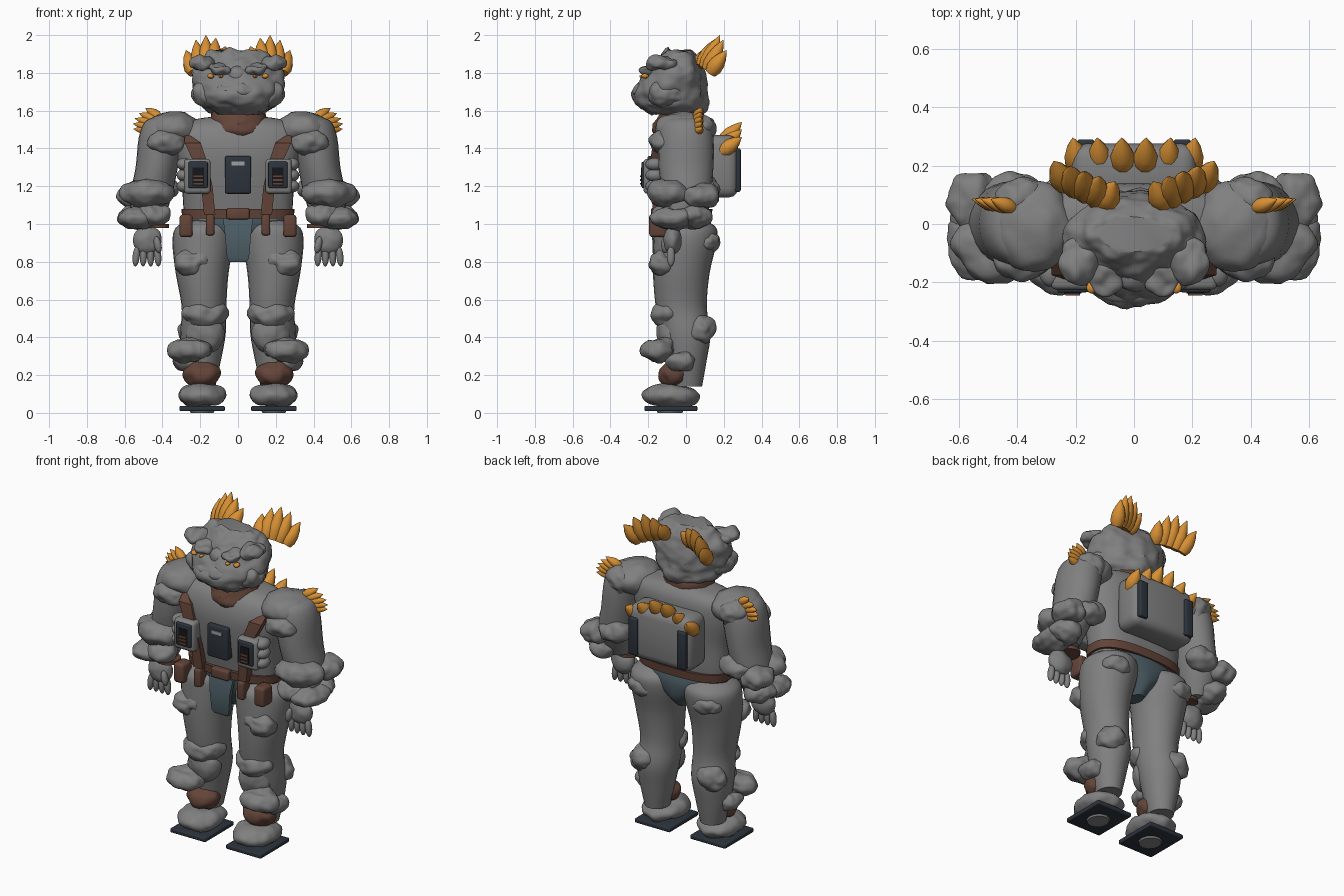
import bpy, bmesh, math
from mathutils import Vector, Matrix, noise

default = bpy.data.objects.get("Cube")
if default:
    bpy.data.objects.remove(default, do_unlink=True)

made = []


def material(name, r, g, b):
    mat = bpy.data.materials.new(name)
    mat.use_nodes = True
    mat.diffuse_color = (r, g, b, 1)
    mat.node_tree.nodes["Principled BSDF"].inputs["Base Color"].default_value = (r, g, b, 1)
    return mat


STONE = material("stone grey", .215, .215, .215)
LEATHER = material("leather brown", .125, .058, .04)
HORN = material("horn orange", .68, .28, .035)
NAVY = material("dark navy", .026, .034, .046)
CLOTH = material("slate cloth", .075, .115, .135)
BLACK = material("vent black", .008, .008, .01)
SILVER = material("pale metal", .35, .35, .36)


def finish(name, bm, mat, pair=False):
    """Turn a bmesh into an object, or into a mirrored left and right pair."""
    bmesh.ops.recalc_face_normals(bm, faces=bm.faces)
    sides = (("left_", 1), ("right_", -1)) if pair else (("", 1),)
    for prefix, sign in sides:
        mesh = bpy.data.meshes.new(prefix + name)
        if sign < 0:
            bm.transform(Matrix.Diagonal((-1, 1, 1, 1)))
            bmesh.ops.reverse_faces(bm, faces=bm.faces)
        bm.to_mesh(mesh)
        mesh.materials.append(mat)
        obj = bpy.data.objects.new(prefix + name, mesh)
        bpy.context.collection.objects.link(obj)
        made.append(obj)
    bm.free()


def roughen(bm, amount, freq):
    """Push vertices along their normals by layered noise."""
    bm.normal_update()
    moves = []
    for v in bm.verts:
        n = noise.noise(v.co * freq) + noise.noise(v.co * freq * 2.3) * .5
        moves.append(v.normal * n * amount)
    for v, move in zip(bm.verts, moves):
        v.co += move


def spline(rows, t):
    """Smooth interpolation through rows of numbers."""
    i = min(int(t), len(rows) - 2)
    u = t - i
    a, b, c, d = (rows[min(max(i + k, 0), len(rows) - 1)] for k in (-1, 0, 1, 2))
    out = []
    for p, q, r, s in zip(a, b, c, d):
        out.append(q + .5 * u * (r - p + u * (2 * p - 5 * q + 4 * r - s + u * (3 * (q - r) + s - p))))
    return out


def loft(name, rings, mat, pair=False, square=2, segments=24, steps=4, rough=0, freq=9):
    """Stack of superellipse rings given as (x, y, z, radius x, radius y)."""
    bm = bmesh.new()
    loops = []
    for k in range((len(rings) - 1) * steps + 1):
        x, y, z, rx, ry = spline(rings, k / steps)
        loop = []
        for j in range(segments):
            a = math.tau * j / segments
            c, s = math.cos(a), math.sin(a)
            px = math.copysign(abs(c) ** (2 / square), c) * rx
            py = math.copysign(abs(s) ** (2 / square), s) * ry
            loop.append(bm.verts.new((x + px, y + py, z)))
        loops.append(loop)
    for low, high in zip(loops, loops[1:]):
        for j in range(segments):
            n = (j + 1) % segments
            bm.faces.new((low[j], low[n], high[n], high[j]))
    bm.faces.new(loops[0])
    bm.faces.new(loops[-1])
    if rough:
        roughen(bm, rough, freq)
    finish(name, bm, mat, pair)


def lump(name, centre, radii, mat=STONE, pair=True, rough=.02, tilt=0):
    """Rough boulder-like ellipsoid."""
    bm = bmesh.new()
    bmesh.ops.create_icosphere(bm, subdivisions=4 if rough else 3, radius=1)
    place = Matrix.Translation(centre) @ Matrix.Rotation(tilt, 4, "Y")
    bm.transform(place @ Matrix.Diagonal((*radii, 1)))
    if rough:
        roughen(bm, rough, 11)
    finish(name, bm, mat, pair)


def box(name, low, high, mat, bevel=.01, pair=False):
    """Bevelled box between two corners."""
    low, high = Vector(low), Vector(high)
    bm = bmesh.new()
    bmesh.ops.create_cube(bm, size=1)
    bm.transform(Matrix.Translation((low + high) / 2) @ Matrix.Diagonal((*(high - low), 1)))
    if bevel:
        bmesh.ops.bevel(bm, geom=bm.edges[:], offset=bevel, segments=3, profile=.5, affect="EDGES")
    finish(name, bm, mat, pair)


def spike(name, base, tip, radius, pair=True):
    """Fat bullet-shaped horn from base to tip."""
    base, tip = Vector(base), Vector(tip)
    axis = tip - base
    turn = axis.to_track_quat("Z", "Y").to_matrix()
    bm = bmesh.new()
    loops = []
    for t, r in ((0, .75), (.2, 1), (.45, .95), (.7, .65), (.9, .25), (1, .02)):
        loop = []
        for j in range(10):
            a = math.tau * j / 10
            offset = turn @ Vector((math.cos(a), math.sin(a), 0)) * radius * r
            loop.append(bm.verts.new(base + axis * t + offset))
        loops.append(loop)
    for low, high in zip(loops, loops[1:]):
        for j in range(10):
            bm.faces.new((low[j], low[j - 1], high[j - 1], high[j]))
    bm.faces.new(loops[0])
    bm.faces.new(loops[-1])
    finish(name, bm, HORN, pair)


def ribbon(name, path, mat, pair=False, depth=.025):
    """Front-facing band through (x, y, z, half width) points."""
    bm = bmesh.new()
    rows = []
    for x, y, z, w in path:
        corners = ((x - w, y), (x + w, y), (x + w, y + depth), (x - w, y + depth))
        rows.append([bm.verts.new((a, b, z)) for a, b in corners])
    for p, q in zip(rows, rows[1:]):
        for j in range(4):
            bm.faces.new((p[j - 1], p[j], q[j], q[j - 1]))
    bm.faces.new(rows[0])
    bm.faces.new(rows[-1])
    finish(name, bm, mat, pair)


# Torso, neck and hips
loft("torso", [(0, -.01, 1.02, .28, .12), (0, -.01, 1.1, .29, .135), (0, -.02, 1.25, .3, .15),
               (0, -.02, 1.4, .33, .16), (0, -.01, 1.5, .32, .145), (0, 0, 1.55, .24, .11),
               (0, .01, 1.57, .12, .07)], STONE, square=2.7, segments=40)
loft("neck_scarf", [(0, -.035, 1.46, .1, .125), (0, -.035, 1.49, .14, .14), (0, -.03, 1.54, .15, .13),
                    (0, -.02, 1.6, .14, .115), (0, -.02, 1.63, .1, .1)], LEATHER, rough=.014, freq=20)
loft("hips", [(0, .01, .82, .04, .06), (0, .01, .88, .09, .11), (0, 0, .97, .25, .135),
              (0, -.01, 1.04, .285, .135)], CLOTH)
ribbon("loincloth", [(0, -.165, 1.03, .08), (0, -.18, .95, .07), (0, -.175, .82, .058),
                     (0, -.165, .8, .045)], CLOTH)

# Head with brows, muzzle and eyes
loft("head", [(0, -.05, 1.58, .12, .13), (0, -.07, 1.62, .19, .18), (0, -.085, 1.68, .22, .195),
              (0, -.07, 1.75, .24, .18), (0, -.05, 1.82, .235, .145), (0, -.04, 1.875, .19, .11),
              (0, -.035, 1.91, .16, .075), (0, -.035, 1.92, .12, .06)],
     STONE, segments=64, steps=6, rough=.016, freq=14)
lump("lower_jaw", (0, -.165, 1.645), (.16, .09, .045), pair=False, rough=.014)
lump("upper_lip", (0, -.195, 1.7), (.14, .09, .055), pair=False, rough=.014)
lump("snout", (0, -.16, 1.78), (.06, .07, .06), pair=False, rough=.01)
lump("cheek", (.18, -.1, 1.69), (.07, .1, .07))
lump("inner_brow", (.1, -.175, 1.82), (.06, .075, .032), rough=.022, tilt=-.2)
lump("outer_brow", (.185, -.13, 1.845), (.07, .085, .035), rough=.024, tilt=-.2)
lump("eye", (.145, -.218, 1.783), (.018, .02, .013), HORN, rough=0, tilt=-.2)
lump("inner_eye", (.09, -.227, 1.782), (.012, .02, .008), HORN, rough=0, tilt=.3)

# Crest of horns on each side of the skull
for k in range(5):
    t = k / 4
    arch = math.sin(math.pi * t)
    spike("crest_horn_%d" % k, (.1 + .135 * t, .065 + .065 * t, 1.84 - .04 * t + arch * .005),
          (.065 + .21 * t, .145 + .07 * t, 1.94 - .02 * t + arch * .07), .042)

# Arms and hands
loft("arm", [(.36, 0, 1.57, .06, .07), (.38, 0, 1.545, .11, .125), (.405, 0, 1.46, .12, .145),
             (.43, 0, 1.3, .112, .145), (.46, 0, 1.15, .11, .125), (.48, -.04, 1, .08, .09)], STONE, True)
lump("shoulder_cap", (.345, -.01, 1.5), (.145, .155, .095), rough=.012)
lump("shoulder_boulder", (.38, -.125, 1.435), (.105, .07, .065))
lump("shoulder_back_boulder", (.39, .09, 1.5), (.09, .07, .075))
lump("forearm_boulder", (.48, -.08, 1.165), (.14, .12, .08))
lump("forearm_back_boulder", (.42, .1, 1.19), (.095, .08, .065))
lump("forearm_outer_boulder", (.55, .08, 1.15), (.09, .1, .065))
lump("cuff_boulder", (.54, -.07, 1.03), (.1, .12, .06))
lump("cuff_inner_boulder", (.45, -.09, 1.05), (.09, .09, .06))
lump("cuff_back_boulder", (.54, .05, 1.04), (.085, .085, .06))
loft("wrist_band", [(.43, -.06, .98, .065, .07), (.43, -.06, 1, .065, .07)], LEATHER, True)
lump("palm", (.48, -.07, .915), (.078, .045, .075), rough=.008)
for k in range(4):
    lump("finger_%d" % k, (.425 + .038 * k, -.08, .83), (.019, .022, .055), rough=0, tilt=.08 - .06 * k)
lump("thumb", (.425, -.11, .89), (.02, .022, .045), rough=0, tilt=.2)
for k in range(5):
    spike("shoulder_spike_%d" % k, (.415 + .008 * k, .055, 1.565 - .018 * k),
          (.49 + .04 * k - .006 * k * k, .085, 1.615 - .028 * k), .026)

# Legs, ankle wraps and feet
loft("leg", [(.17, 0, 1.02, .09, .1), (.18, 0, .98, .15, .16), (.185, -.005, .9, .162, .167),
             (.19, -.025, .74, .14, .15), (.18, -.025, .56, .118, .135), (.185, 0, .42, .12, .13),
             (.19, .005, .28, .1, .105), (.19, .005, .14, .07, .08)], STONE, True)
lump("knee_cap", (.17, -.08, .525), (.12, .1, .075))
lump("shin_guard", (.175, -.08, .42), (.1, .075, .11), rough=.01)
lump("thigh_boulder", (.24, -.12, .8), (.1, .08, .07))
lump("hip_back_boulder", (.22, .115, .9), (.1, .06, .06))
lump("calf_back_boulder", (.23, .085, .44), (.09, .07, .07))
lump("shin_boulder", (.25, -.14, .335), (.11, .095, .065))
lump("outer_calf_boulder", (.28, -.03, .28), (.065, .08, .055))
lump("ankle_wrap", (.19, -.06, .205), (.1, .085, .07), LEATHER, rough=.014)
lump("foot", (.19, -.08, .09), (.13, .155, .064), rough=.012)
box("sole", (.07, -.22, .01), (.31, .06, .036), NAVY, .006, True)
loft("sole_pad", [(.19, -.085, 0, .06, .065), (.19, -.085, .02, .07, .075)], STONE, True, segments=12)

# Belt, straps and pouches
loft("belt", [(0, -.01, 1.03, .295, .145), (0, -.01, 1.08, .3, .15)], LEATHER, square=2.6, segments=40)
box("buckle", (-.06, -.185, 1.025), (.06, -.14, 1.085), LEATHER)
box("belt_pouch", (.24, -.195, .93), (.31, -.1, 1.05), LEATHER, .018, True)
box("small_belt_pouch", (.125, -.195, .94), (.17, -.12, 1.05), LEATHER, .012, True)
ribbon("chest_strap", [(.27, -.13, 1.47, .015), (.24, -.175, 1.43, .042), (.2, -.19, 1.33, .036),
                       (.165, -.185, 1.2, .03), (.15, -.175, 1.05, .03)], LEATHER, True, .06)

# Chest gear
box("chest_plate", (-.07, -.205, 1.16), (.07, -.15, 1.36), NAVY, .012)
box("plate_bar", (-.035, -.21, 1.31), (.035, -.2, 1.33), SILVER, 0)
box("radio_case", (.145, -.225, 1.16), (.285, -.13, 1.345), STONE, .02, True)
box("radio_face", (.16, -.235, 1.19), (.262, -.2, 1.33), NAVY, .008, True)
box("radio_window", (.18, -.238, 1.2), (.24, -.23, 1.3), BLACK, 0, True)
for k in range(3):
    z = 1.208 + .02 * k
    box("radio_slat_%d" % k, (.185, -.244, z), (.235, -.236, z + .01), LEATHER, 0, True)
for k in range(3):
    lump("side_pad_%d" % k, (.285, -.165, 1.2 + .058 * k), (.04, .05, .034), rough=0)

# Backpack with straps and an arc of spikes
box("backpack", (-.215, .09, 1.14), (.215, .275, 1.47), STONE, .05)
box("pack_strap", (.135, .255, 1.17), (.195, .29, 1.4), NAVY, .01, True)
for k in range(6):
    x = -.2 + .08 * k
    z = 1.46 - abs(x) * .3
    spike("pack_spike_%d" % k, (x * .95, .19, z - .02), (x * 1.05, .295, z + .1 - abs(x) * .2), .042, False)

# Smooth shading that keeps hard edges
bpy.ops.object.select_all(action="DESELECT")
for obj in made:
    obj.select_set(True)
bpy.context.view_layer.objects.active = made[0]
bpy.ops.object.shade_smooth_by_angle(angle=math.radians(38))
